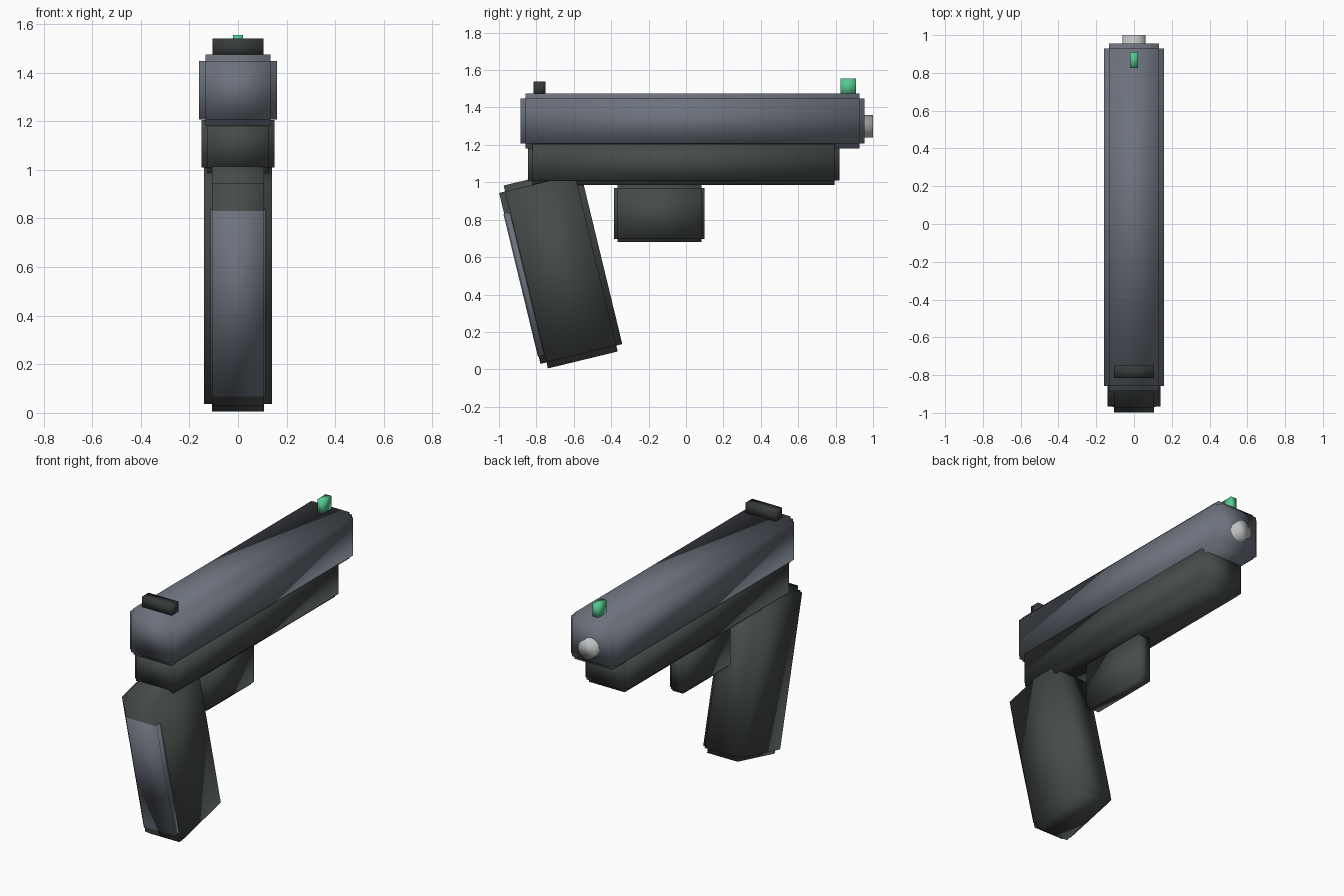
import bpy
import math
from mathutils import Vector

if "Cube" in bpy.data.objects:
    bpy.data.objects.remove(bpy.data.objects["Cube"], do_unlink=True)


def material(name, r, g, b):
    m = bpy.data.materials.new(name)
    m.use_nodes = True
    m.diffuse_color = (r, g, b, 1)
    m.node_tree.nodes["Principled BSDF"].inputs["Base Color"].default_value = (r, g, b, 1)
    return m


steel = material("blue grey steel", 0.15, 0.168, 0.205)
polymer = material("dark polymer", 0.06, 0.071, 0.068)
black = material("near black", 0.038, 0.042, 0.042)
silver = material("light silver", 0.52, 0.53, 0.54)
green = material("sight green", 0.09, 0.6, 0.28)


def finish(obj, name, mat):
    obj.name = obj.data.name = name
    obj.data.materials.append(mat)
    obj.data.shade_smooth()
    return obj


def block(name, low, high, mat, step=0.0, tilt=0.0):
    """Smooth box between two corners, its edges cut by a square step."""
    low, high = Vector(low), Vector(high)
    bpy.ops.mesh.primitive_cube_add(size=1, location=(low + high) / 2)
    obj = bpy.context.object
    obj.scale = high - low
    bpy.ops.object.transform_apply(location=False, rotation=False, scale=True)
    obj.rotation_euler.x = tilt
    if step:
        bevel = obj.modifiers.new("stepped edges", "BEVEL")
        bevel.width = step
        bevel.segments = 2
        bevel.profile = 0.0
        bevel.limit_method = "NONE"
    return finish(obj, name, mat)


# Upper body
block("slide", (-0.16, -0.885, 1.18), (0.16, 0.955, 1.475), steel, 0.027)
block("frame", (-0.15, -0.845, 0.985), (0.15, 0.82, 1.23), polymer, 0.025)
block("trigger_guard", (-0.055, -0.385, 0.68), (0.055, 0.1, 0.987), polymer, 0.018)

# Barrel tip, rounded by its shading
bpy.ops.mesh.primitive_cylinder_add(vertices=16, radius=0.06, depth=0.3,
                                    location=(0, 0.85, 1.3),
                                    rotation=(math.pi / 2, 0, 0))
finish(bpy.context.object, "barrel", silver)

# Sights
block("rear_sight", (-0.105, -0.815, 1.465), (0.105, -0.75, 1.54), black)
block("front_sight", (-0.02, 0.825, 1.465), (0.02, 0.91, 1.555), green)

# Raked grip with a steel strip down its back
tilt = math.radians(13.6)
centre = Vector((0, -0.67, 0.539))
half = Vector((0.14, 0.225, 0.503))
block("grip", centre - half, centre + half, polymer, 0.033, tilt)
along = Vector((0, math.cos(tilt), math.sin(tilt)))
up = Vector((0, -math.sin(tilt), math.cos(tilt)))
middle = centre - along * 0.207 - up * 0.037
half = Vector((0.114, 0.022, 0.4))
block("back_strap", middle - half, middle + half, steel, 0.008, tilt)
